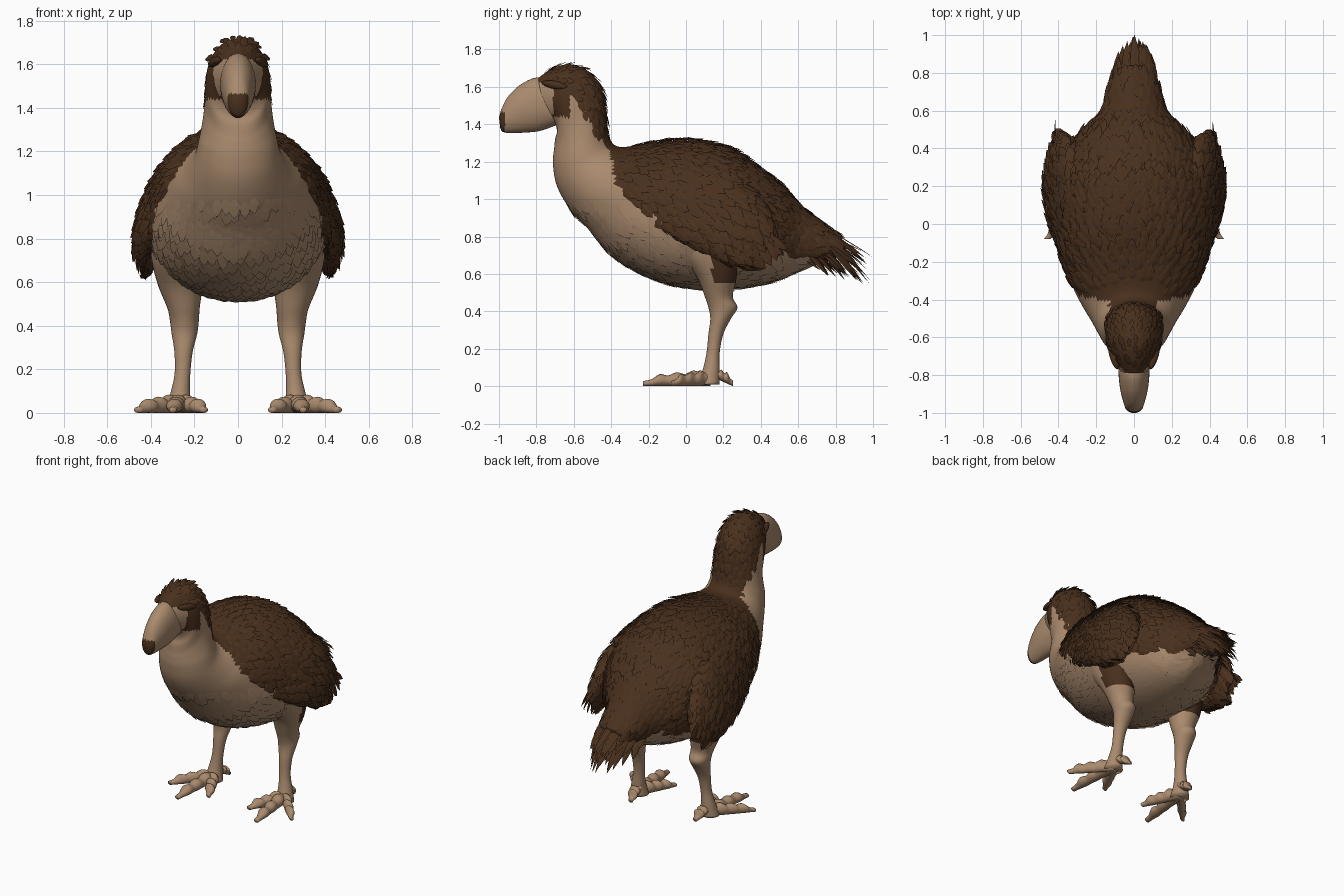
import bpy, bmesh, math, random
from mathutils import Vector

random.seed(4)
if "Cube" in bpy.data.objects:
    bpy.data.objects.remove(bpy.data.objects["Cube"])


def make_material(name, color):
    mat = bpy.data.materials.new(name)
    mat.use_nodes = True
    mat.diffuse_color = (*color, 1)
    mat.node_tree.nodes["Principled BSDF"].inputs["Base Color"].default_value = (*color, 1)
    return mat


TAN, BROWN = 0, 1
MATERIALS = [make_material("tan skin", (0.40, 0.255, 0.155)),
             make_material("brown plumage", (0.066, 0.029, 0.012))]


def finish(name, bm, rule, smooth=True):
    """Turn a bmesh into a two-colour object; rule picks the colour of each face."""
    for face in bm.faces:
        face.material_index = rule(face.calc_center_median())
        face.smooth = smooth
    mesh = bpy.data.meshes.new(name)
    bm.to_mesh(mesh)
    bm.free()
    for mat in MATERIALS:
        mesh.materials.append(mat)
    obj = bpy.data.objects.new(name, mesh)
    bpy.context.collection.objects.link(obj)
    return obj


def section(rows, u):
    """Smoothly interpolated section at u in 0..1: lower point, upper point, half width."""
    t = u * (len(rows) - 1)
    i = min(int(t), len(rows) - 2)
    t -= i
    a, b, c, d = (rows[min(max(k, 0), len(rows) - 1)] for k in range(i - 1, i + 3))
    v = [q + t * (r - p) / 2 + t * t * (p - 2.5 * q + 2 * r - s / 2)
         + t ** 3 * (1.5 * (q - r) + (s - p) / 2) for p, q, r, s in zip(a, b, c, d)]
    return Vector(v[:3]), Vector(v[3:6]), v[6]


def surface(rows, u, angle):
    low, high, width = section(rows, u)
    return ((low + high) / 2 + (high - low) / 2 * math.cos(angle)
            + Vector((width * math.sin(angle), 0, 0)))


def loft(name, rows, rule, rings=40, sides=32):
    bm = bmesh.new()
    grid = [[bm.verts.new(surface(rows, i / rings, math.tau * j / sides))
             for j in range(sides)] for i in range(rings + 1)]
    for a, b in zip(grid, grid[1:]):
        for j in range(sides):
            k = (j + 1) % sides
            bm.faces.new((a[j], a[k], b[k], b[j]))
    bm.faces.new(grid[0])
    bm.faces.new(grid[-1])
    bmesh.ops.recalc_face_normals(bm, faces=bm.faces)
    return finish(name, bm, rule)


def feather(bm, base, flow, normal, length, width, lift):
    """One pointed leaf with a raised rib."""
    side = flow.cross(normal).normalized() * width / 2
    def point(along, across, up):
        return bm.verts.new(base + flow * length * along + side * across + normal * up)
    root = point(0, 0, -lift / 2)
    tip = point(1, 0, lift)
    rib = [point(t, 0, lift * (t + 0.35)) for t in (0.4, 0.75)]
    faces = []
    for s in (-1, 1):
        a, b = point(0.4, s, lift * 0.4), point(0.75, s * 0.75, lift * 0.8)
        for loop in ((root, a, rib[0]), (rib[0], a, b, rib[1]), (rib[1], b, tip)):
            faces.append(bm.faces.new(loop if s > 0 else loop[::-1]))
    for f in faces:
        f.normal_update()
        if f.normal.dot(normal) < 0:
            f.normal_flip()
    return faces


def plumage(name, rows, rule, spacing, start, end):
    """Overlapping feathers over a lofted surface."""
    bm = bmesh.new()
    tags = []
    u = start
    while u < end:
        low, high, width = section(rows, u)
        step = (sum(section(rows, u + 0.004)[:2], Vector()) - low - high).length / 2
        step = 0.004 * spacing * (0.6 if high.z > 1.34 else 0.9) / max(step, 0.001)
        count = max(6, int(math.pi * ((high - low).length / 2 + width) / spacing))
        shift = random.random()
        for j in range(count):
            ang = math.tau * (j + shift + random.uniform(-0.25, 0.25)) / count
            v = min(u + step * random.uniform(-0.4, 0.4), 0.99)
            p = surface(rows, v, ang)
            along = surface(rows, v + 0.004, ang) - p
            normal = along.cross(surface(rows, v, ang + 0.02) - p).normalized()
            if normal.dot(p - (low + high) / 2) < 0:
                normal.negate()
            flow = along.normalized() + Vector((0, 0, -0.35))
            flow = (flow - normal * flow.dot(normal)).normalized()
            tone = rule(p)
            # The face and the pale neck stay bare
            if (tone == TAN and p.z > 1) or (p.y < -0.6 and p.z < 1.62 and p.z > 1.3):
                continue
            size = spacing * random.uniform(0.85, 1.2) * (0.65 if p.z > 1.34 else 1)
            lift = size * (0.22 if tone == BROWN else 0.04)
            tags += [tone] * len(feather(bm, p, flow, normal, size * 2.3, size * 1.1, lift))
        u += step
    picks = iter(tags)
    return finish(name, bm, lambda c: next(picks), False)


# Boundary between the pale underside and the dark back, as height along y
EDGE = [(-0.85, 1.65), (-0.62, 1.57), (-0.5, 1.4), (-0.45, 1.32), (-0.4, 1.24),
        (-0.38, 1.07), (-0.05, 0.82), (0.2, 0.74), (0.6, 0.72), (0.75, 0.6), (1.1, 0.4)]


def coat(p):
    # Narrow dark band behind the beak
    if -0.71 < p.y < -0.62 and p.z > 1.44 and abs(p.x) > 0.06:
        return BROWN
    for (y0, z0), (y1, z1) in zip(EDGE, EDGE[1:]):
        if y0 <= p.y < y1:
            return int(p.z > z0 + (z1 - z0) * (p.y - y0) / (y1 - y0))
    return TAN


def tan(p):
    return TAN


def brown(p):
    return BROWN


# Head, neck and body as one sweep: lower y, z, upper y, z, half width
BODY = [(0, a, b, 0, c, d, w) for a, b, c, d, w in (
    (-.74, 1.42, -.8, 1.64, .075), (-.7, 1.4, -.72, 1.695, .112),
    (-.69, 1.36, -.63, 1.72, .14), (-.7, 1.32, -.53, 1.69, .15),
    (-.705, 1.27, -.45, 1.59, .152), (-.71, 1.23, -.425, 1.45, .162),
    (-.71, 1.17, -.41, 1.33, .18), (-.69, 1.07, -.36, 1.28, .2),
    (-.63, .96, -.25, 1.29, .245), (-.54, .86, -.12, 1.31, .31),
    (-.4, .7, 0, 1.315, .37), (-.2, .58, .12, 1.3, .415),
    (0, .525, .24, 1.265, .43), (.2, .515, .36, 1.19, .4),
    (.4, .54, .48, 1.1, .315), (.55, .59, .6, .98, .19),
    (.68, .65, .72, .88, .14), (.78, .7, .84, .8, .09))]
loft("body", BODY, coat, 110, 64)
plumage("body_feathers", BODY, coat, 0.045, 0.03, 0.97)

# Beak with a dark hooked tip
BEAK = [(0, a, b, 0, c, d, w) for a, b, c, d, w in (
    (-.68, 1.4, -.72, 1.6, .08), (-.78, 1.365, -.79, 1.65, .082),
    (-.86, 1.356, -.88, 1.615, .074), (-.94, 1.353, -.95, 1.55, .056),
    (-.98, 1.36, -.985, 1.485, .041), (-.993, 1.38, -1, 1.435, .02))]
loft("beak", BEAK, lambda p: int(p.y < -.968 and p.z < 1.465))

# Tail plumes fanning back and down
bm = bmesh.new()
for i in range(110):
    spread = random.uniform(-1, 1)
    rank = random.random()
    root = Vector((spread * 0.11, 0.58 + 0.16 * rank, 0.72 + 0.13 * rank))
    tip = Vector((spread * 0.14 * (1.15 - 0.65 * rank), 0.74 + 0.26 * rank - 0.06 * abs(spread),
                  0.6 - 0.07 * rank + random.uniform(0, 0.22 - 0.06 * rank)))
    flow = tip - root
    up = Vector((spread * 0.6, 0.4, 1))
    up = (up - flow * up.dot(flow) / flow.length_squared).normalized()
    feather(bm, root, flow.normalized(), up, flow.length, 0.05, 0.012)
finish("tail_plumes", bm, brown, False)

WING = [(.2, -.42, 1.06, .18, -.37, 1.13, .02), (.31, -.25, .93, .23, -.14, 1.17, .05),
        (.385, -.08, .82, .285, .08, 1.17, .075), (.42, .08, .74, .31, .28, 1.1, .088),
        (.425, .2, .68, .345, .42, .96, .072), (.42, .34, .65, .395, .48, .78, .025)]
LEG = [(.285, -.05, .28, .82, .12), (.285, -.02, .28, .7, .112), (.265, .06, .27, .58, .1),
       (.25, .1, .25, .48, .074), (.246, .12, .275, .42, .066), (.246, .13, .24, .36, .058),
       (.25, .12, .2, .28, .042), (.255, .11, .18, .18, .036), (.265, .09, .18, .09, .045),
       (.27, .06, .18, .01, .06)]
TOES = {"inner": (.155, -.1), "middle": (.3, -.23), "outer": (.46, -.08), "hind": (.245, .25)}

for label, s in (("left", 1), ("right", -1)):
    # Folded wing with feathers and long tips
    wing = [(s * r[0], r[1], r[2], s * r[3], r[4], r[5], r[6]) for r in WING]
    loft(label + "_wing", wing, brown)
    plumage(label + "_wing_feathers", wing, brown, 0.05, 0.06, 0.96)
    bm = bmesh.new()
    for i in range(16):
        t = i / 15
        root = Vector((s * (.44 - .02 * t), .1 + .3 * t, .78 + .05 * t))
        flow = Vector((-s * .06, .4 + .2 * t, -.5 + .05 * t)).normalized()
        feather(bm, root, flow, Vector((s, 0, .2)).normalized(),
                random.uniform(.14, .21), .05, .012)
    finish(label + "_wing_tips", bm, brown, False)

    # Leg, with dark feathers behind the thigh
    leg = [(s * x, a, z, s * x, b, z, w) for x, a, b, z, w in LEG]
    loft(label + "_leg", leg, lambda p: int(p.z > .56 and p.y > .14))

    # Brow ridge over the eye
    bm = bmesh.new()
    bmesh.ops.create_uvsphere(bm, u_segments=16, v_segments=10, radius=1)
    for v in bm.verts:
        v.co = Vector((s * (.108 + v.co.y * .02) + v.co.x * .022, -.7 + v.co.y * .07,
                       1.61 + v.co.z * .022 - v.co.y * .012))
    finish(label + "_brow", bm, brown)

    # Knuckled toes ending in blunt claws
    for toe, (tx, ty) in TOES.items():
        hind = toe == "hind"
        rows = []
        for i in range(9):
            t = i / 8
            x, y = .268 + (tx - .268) * t, .13 + (ty - .13) * t
            bump = 1 + 0.1 * (-1) ** i
            taper = 1 if i < 7 else (10 - i) / 4
            bottom = .055 * (1 - t) if hind else 0
            top = bottom + (.055 if hind else .085 - .035 * t) * bump * taper
            rows.append((s * x, y, bottom, s * x, y, top, (.04 - .008 * t) * bump * taper))
        loft(label + "_" + toe + "_toe", rows, tan, 24, 14)
